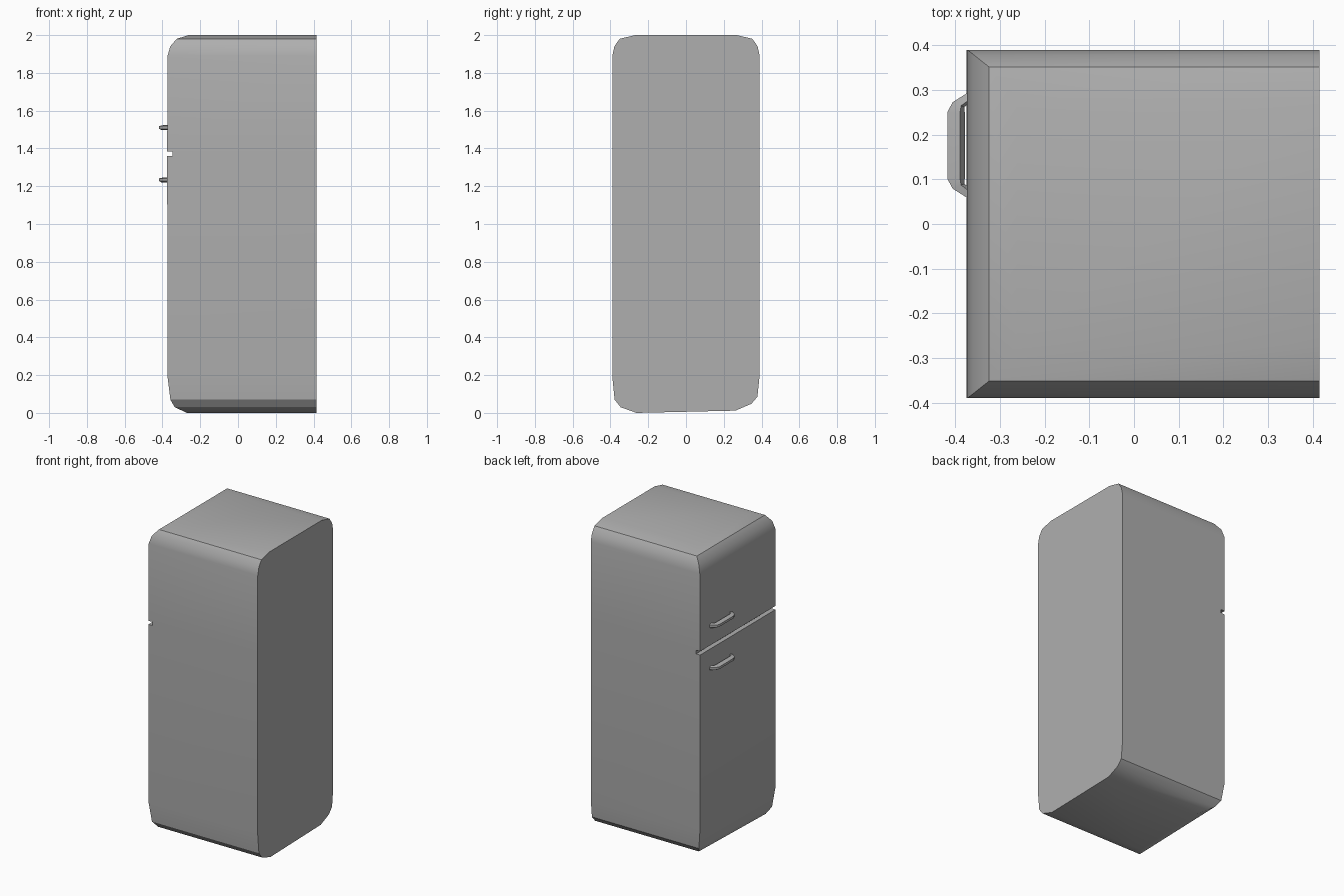
import bpy, bmesh

if "Cube" in bpy.data.objects:
    bpy.data.objects.remove(bpy.data.objects["Cube"])

# Mid-grey paint
paint = bpy.data.materials.new("grey_paint")
paint.diffuse_color = (0.43, 0.43, 0.43, 1)
paint.use_nodes = True
paint.node_tree.nodes["Principled BSDF"].inputs["Base Color"].default_value = paint.diffuse_color


def loft(name, rings, angle=0.52):
    """Skin a list of equal-sized point rings and cap both ends."""
    bm = bmesh.new()
    loops = [[bm.verts.new(p) for p in ring] for ring in rings]
    n = len(loops[0])
    for a, b in zip(loops, loops[1:]):
        for i in range(n):
            j = (i + 1) % n
            bm.faces.new((a[i], a[j], b[j], b[i]))
    bm.faces.new(loops[0])
    bm.faces.new(loops[-1])
    bmesh.ops.recalc_face_normals(bm, faces=bm.faces)
    mesh = bpy.data.meshes.new(name)
    bm.to_mesh(mesh)
    bm.free()
    mesh.materials.append(paint)
    ob = bpy.data.objects.new(name, mesh)
    bpy.context.collection.objects.link(ob)
    bpy.ops.object.select_all(action='DESELECT')
    ob.select_set(True)
    bpy.context.view_layer.objects.active = ob
    bpy.ops.object.shade_smooth_by_angle(angle=angle)
    return ob


# Cabinet: stacked rectangles (height, door-face x, half width, lift of the
# +y side), rounded at top and bottom, with the slot between the two doors
levels = [
    (0.00, -0.27, 0.262, 0.012), (0.030, -0.335, 0.346, 0.018),
    (0.070, -0.358, 0.378, 0.015), (0.19, -0.373, 0.39, 0.01),
    (1.36, -0.375, 0.39, 0), (1.36, -0.346, 0.39, 0),
    (1.384, -0.346, 0.39, 0), (1.384, -0.375, 0.39, 0),
    (1.89, -0.373, 0.39, 0), (1.94, -0.359, 0.379, 0),
    (1.98, -0.325, 0.352, 0), (2.00, -0.262, 0.27, 0),
]
BACK = 0.416
loft("cabinet", [[(x, -w, z), (BACK, -w, z), (BACK, w, z + d), (x, w, z + d)]
                 for z, x, w, d in levels])

# Handles: six-sided bar swept along a shallow bracket path,
# given as (outer x, outer y offset, inner x, inner y offset)
half = [(-0.36, 0.126, -0.36, 0.102), (-0.406, 0.097, -0.38, 0.086),
        (-0.418, 0.075, -0.379, 0.073)]
path = half + [(a, -b, c, -d) for a, b, c, d in reversed(half)]
section = [(0, -0.007), (0.3, -0.013), (0.75, -0.013),
           (1, -0.003), (0.72, 0.013), (0.0, 0.008)]
MID_Y = 0.176


def handle(name, z):
    rings = []
    for ox, oy, ix, iy in path:
        rings.append([(ox + (ix - ox) * t, MID_Y + oy + (iy - oy) * t, z + h)
                      for t, h in section])
    loft(name, rings)


handle("freezer_handle", 1.511)
handle("fridge_handle", 1.234)
